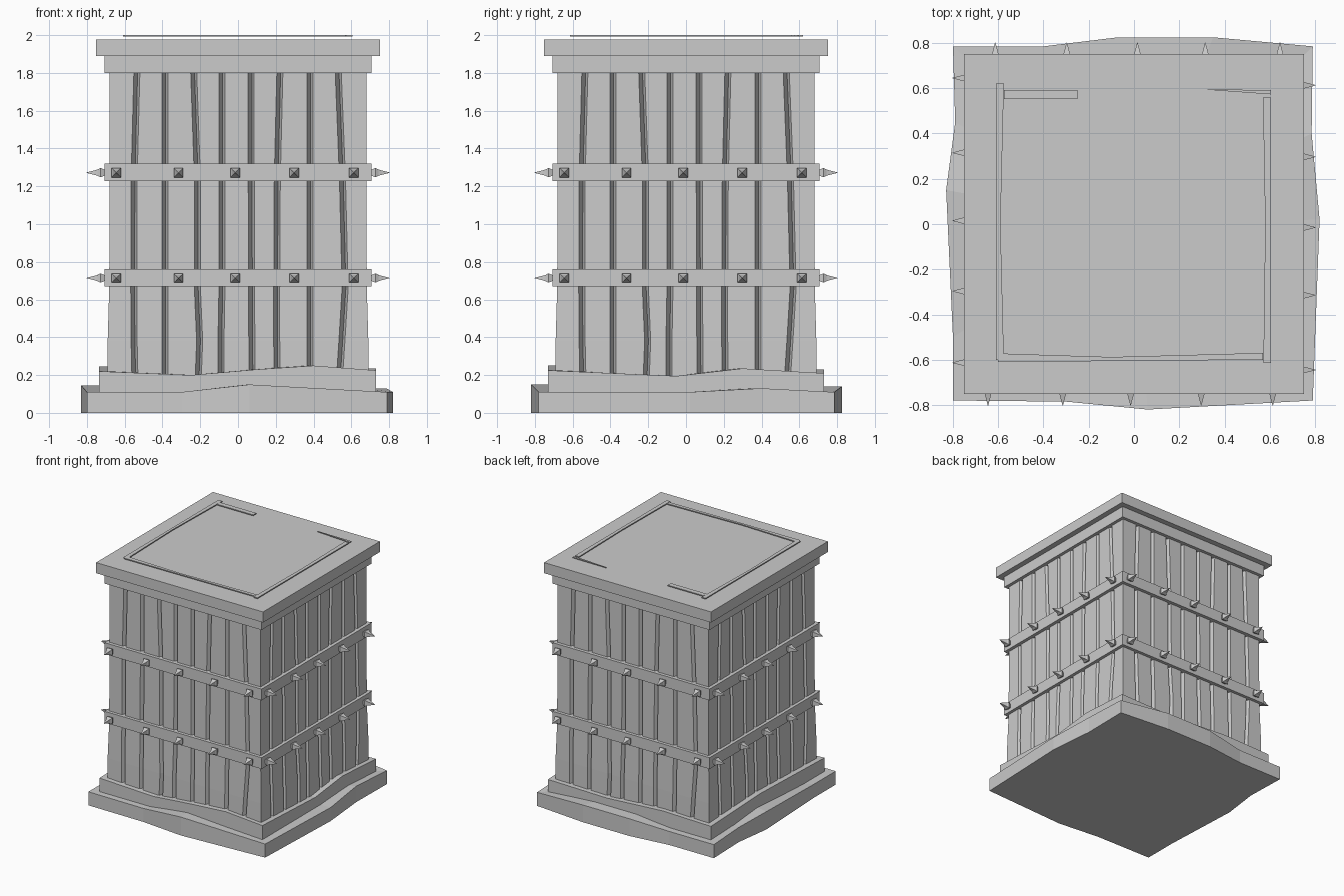
import bpy, bmesh, math
from mathutils import Matrix, Vector

cube = bpy.data.objects.get("Cube")
if cube:
    bpy.data.objects.remove(cube, do_unlink=True)

stone = bpy.data.materials.new("grey_stone")
stone.use_nodes = True
GREY = (0.6, 0.6, 0.6, 1)
stone.diffuse_color = GREY
stone.node_tree.nodes["Principled BSDF"].inputs["Base Color"].default_value = GREY


def finish(name, bm):
    bmesh.ops.recalc_face_normals(bm, faces=bm.faces)
    mesh = bpy.data.meshes.new(name)
    bm.to_mesh(mesh)
    bm.free()
    mesh.materials.append(stone)
    obj = bpy.data.objects.new(name, mesh)
    bpy.context.collection.objects.link(obj)
    return obj


def loft(bm, rings, caps=True):
    """Bridge closed rings of points, in order."""
    loops = [[bm.verts.new(p) for p in ring] for ring in rings]
    for a, b in zip(loops, loops[1:]):
        for i in range(len(a)):
            j = (i + 1) % len(a)
            bm.faces.new((a[i], a[j], b[j], b[i]))
    if caps:
        bm.faces.new(loops[0][::-1])
        bm.faces.new(loops[-1])


def square(half, z):
    return [(-half, -half, z), (half, -half, z), (half, half, z), (-half, half, z)]


def slab(name, half, z0, z1):
    bm = bmesh.new()
    loft(bm, [square(half, z0), square(half, z1)])
    return finish(name, bm)


def worn_tier(name, outline, z0, inner):
    """Step with an uneven outline and an uneven top edge."""
    bm = bmesh.new()
    low = [(x, y, z0) for x, y, z in outline]
    shelf = [(x * inner, y * inner, z) for x, y, z in outline]
    core = [(x * inner, y * inner, z0 + 0.01) for x, y, z in outline]
    loft(bm, [low, outline, shelf, core])
    return finish(name, bm)


# Worn stepped base
worn_tier("lower_base", [
    (-.8, -.78, .11), (-.3, -.785, .11), (.06, -.82, .15), (.79, -.78, .11),
    (.82, .02, .11), (.785, .4, .13), (.79, .785, .11),
    (.35, .825, .14), (-.07, .825, .14), (-.4, .785, .11), (-.8, .785, .11),
    (-.79, .45, .12), (-.83, .15, .145), (-.8, -.5, .11)], 0, 0.84)
worn_tier("upper_base", [
    (-.735, -.73, .22), (-.25, -.73, .2), (.1, -.73, .23), (.4, -.73, .25),
    (.73, -.73, .225), (.73, -.05, .195), (.73, .3, .235), (.73, .73, .21),
    (.2, .73, .2), (-.3, .73, .23), (-.735, .73, .22), (-.735, .1, .245)],
    0.1, 0.88)

# Planked shaft: one side profile with V grooves, turned around four times
LEVELS = [(.15, .692), (.38, .69), (.66, .682), (1.24, .68), (1.82, .68)]
GROOVES = [  # groove position at each level
    (-.545, -.55, -.552, -.55, -.535),
    (-.387, -.387, -.387, -.387, -.387),
    (-.212, -.203, -.215, -.215, -.235),
    (-.09, -.09, -.085, -.085, -.085),
    (.075, .073, .072, .07, .07),
    (.207, .205, .205, .208, .222),
    (.38, .38, .38, .38, .38),
    (.535, .55, .567, .553, .53)]
rings = []
for level, (z, half) in enumerate(LEVELS):
    side = [(-half, -half)]
    for groove in GROOVES:
        x = groove[level]
        side += [(x - .016, -half), (x + .004, -half + .035), (x + .016, -half)]
    ring = []
    for turn in range(4):
        rot = Matrix.Rotation(turn * math.pi / 2, 3, "Z")
        ring += [rot @ Vector((x, y, z)) for x, y in side]
    rings.append(ring)
bm = bmesh.new()
loft(bm, rings)
finish("planked_shaft", bm)

# Bands with pyramid studs on every side
for label, z in (("lower", .717), ("upper", 1.275)):
    slab(label + "_band", .707, z - .047, z + .045)
    bm = bmesh.new()
    for turn in range(4):
        rot = Matrix.Rotation(turn * math.pi / 2, 3, "Z")
        for x in (-.645, -.315, -.015, .297, .613):
            stud = []
            for out, r in ((.7, .013), (.728, .025), (.745, .016), (.802, .001)):
                stud.append([rot @ Vector((x + px, -out, z - .003 + pz))
                             for px, pz in ((-r, -r), (r, -r), (r, r), (-r, r))])
            loft(bm, stud)
    finish(label + "_band_studs", bm)

# Overhanging cap
slab("cap_moulding", .706, 1.8, 1.9)
slab("cap_slab", .751, 1.89, 1.976)

# Thin broken trim lying on the cap
TRIM = {
    "left": [(-.61, -.6), (-.575, -.6), (-.59, 0), (-.575, .62), (-.61, .62)],
    "front": [(-.6, -.61), (.57, -.6), (.57, -.57), (-.1, -.588), (-.6, -.572)],
    "right": [(.572, -.615), (.605, -.615), (.605, .56), (.57, .56), (.58, 0)],
    "back": [(-.575, .552), (-.25, .552), (-.25, .592), (-.575, .592)],
    "corner": [(.3, .595), (.605, .573), (.605, .592)]}
for label, points in TRIM.items():
    bm = bmesh.new()
    loft(bm, [[(x, y, z) for x, y in points] for z in (1.992, 2.0)])
    finish(label + "_trim", bm)
